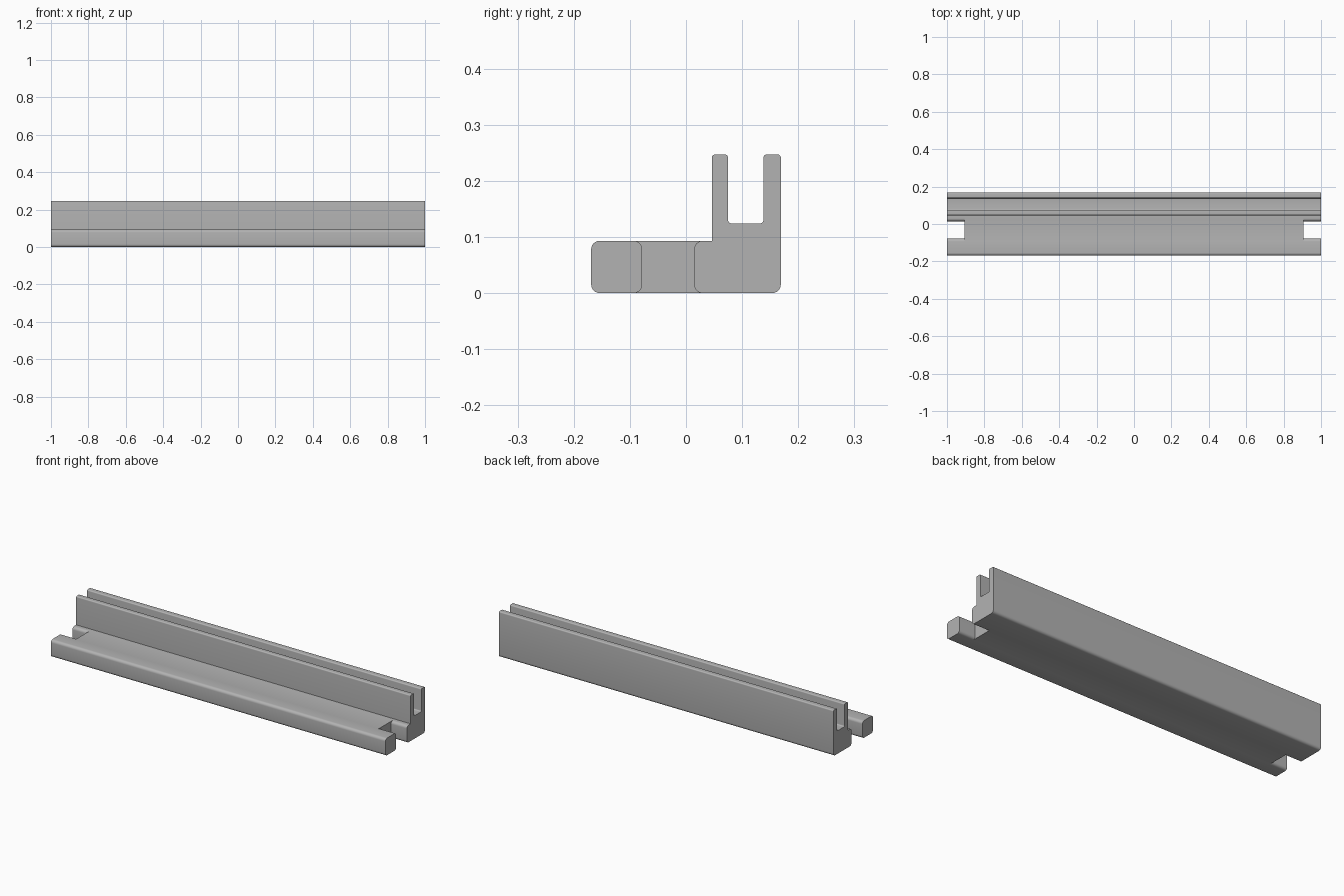
import bpy
import bmesh
from math import cos, sin, pi, radians
from mathutils import Vector

cube = bpy.data.objects.get("Cube")
if cube:
    bpy.data.objects.remove(cube, do_unlink=True)

grey = bpy.data.materials.new("plain grey")
grey.use_nodes = True
colour = (0.45, 0.45, 0.45, 1)
grey.diffuse_color = colour
grey.node_tree.nodes["Principled BSDF"].inputs["Base Color"].default_value = colour


def round_corners(corners, steps=6):
    """Turn (y, z, radius) corners into an outline with arcs (right angles only)."""
    outline = []
    for i, (y, z, r) in enumerate(corners):
        p = Vector((y, z))
        if r == 0:
            outline.append(p)
            continue
        to_prev = (Vector(corners[i - 1][:2]) - p).normalized()
        to_next = (Vector(corners[(i + 1) % len(corners)][:2]) - p).normalized()
        centre = p + (to_prev + to_next) * r
        for s in range(steps + 1):
            a = pi / 2 * s / steps
            outline.append(centre - to_next * r * cos(a) - to_prev * r * sin(a))
    return outline


def extrude_x(name, outline, x0, x1):
    """Extrude a y-z outline along x."""
    bm = bmesh.new()
    face = bm.faces.new([bm.verts.new((x0, p.x, p.y)) for p in outline])
    result = bmesh.ops.extrude_face_region(bm, geom=[face])
    new_verts = [g for g in result["geom"] if isinstance(g, bmesh.types.BMVert)]
    bmesh.ops.translate(bm, verts=new_verts, vec=(x1 - x0, 0, 0))
    bmesh.ops.recalc_face_normals(bm, faces=bm.faces)
    mesh = bpy.data.meshes.new(name)
    bm.to_mesh(mesh)
    bm.free()
    mesh.materials.append(grey)
    obj = bpy.data.objects.new(name, mesh)
    bpy.context.collection.objects.link(obj)
    return obj


# Main section: flat foot with an upright slotted channel at the back
R, TIP = 0.015, 0.006
FRONT, BACK, FOOT, TOP = -0.169, 0.169, 0.093, 0.247
SLOT_FRONT, SLOT_BACK, SLOT_FLOOR = 0.075, 0.138, 0.124
rail = extrude_x("slotted_rail", round_corners([
    (FRONT, 0, R), (BACK, 0, R), (BACK, TOP, TIP), (SLOT_BACK, TOP, TIP),
    (SLOT_BACK, SLOT_FLOOR, TIP), (SLOT_FRONT, SLOT_FLOOR, TIP),
    (SLOT_FRONT, TOP, TIP), (0.046, TOP, TIP), (0.046, FOOT, 0),
    (FRONT, FOOT, R)]), -1, 1)

# End notches, flared at top and bottom so their long edges come out rounded
N0, N1, OVER = -0.078, 0.0145, 0.01
notch = round_corners([
    (N0 - R, -OVER, 0), (N1 + R, -OVER, 0), (N1 + R, 0, 0), (N1, 0, R),
    (N1, FOOT, R), (N1 + R, FOOT, 0), (N1 + R, FOOT + OVER, 0),
    (N0 - R, FOOT + OVER, 0), (N0 - R, FOOT, 0), (N0, FOOT, R),
    (N0, 0, R), (N0 - R, 0, 0)])
# Drop the doubled points where a flare meets its straight edge
notch = [p for i, p in enumerate(notch) if (p - notch[i - 1]).length > 1e-5]

for name, side in (("left_notch_cutter", 1), ("right_notch_cutter", -1)):
    cutter = extrude_x(name, notch, side * 0.905, side * 1.05)
    cutter.hide_render = True
    cutter.hide_set(True)
    cut = rail.modifiers.new(name, 'BOOLEAN')
    cut.operation = 'DIFFERENCE'
    cut.solver = 'EXACT'
    cut.object = cutter

# Apply the cuts, remove the cutters and smooth the rounded edges
bpy.context.view_layer.update()
depsgraph = bpy.context.evaluated_depsgraph_get()
final = bpy.data.meshes.new_from_object(rail.evaluated_get(depsgraph))
cutters = [m.object for m in rail.modifiers]
rail.modifiers.clear()
rail.data = final
for cutter in cutters:
    bpy.data.objects.remove(cutter, do_unlink=True)

bpy.ops.object.select_all(action='DESELECT')
rail.select_set(True)
bpy.context.view_layer.objects.active = rail
bpy.ops.object.shade_smooth_by_angle(angle=radians(30))
